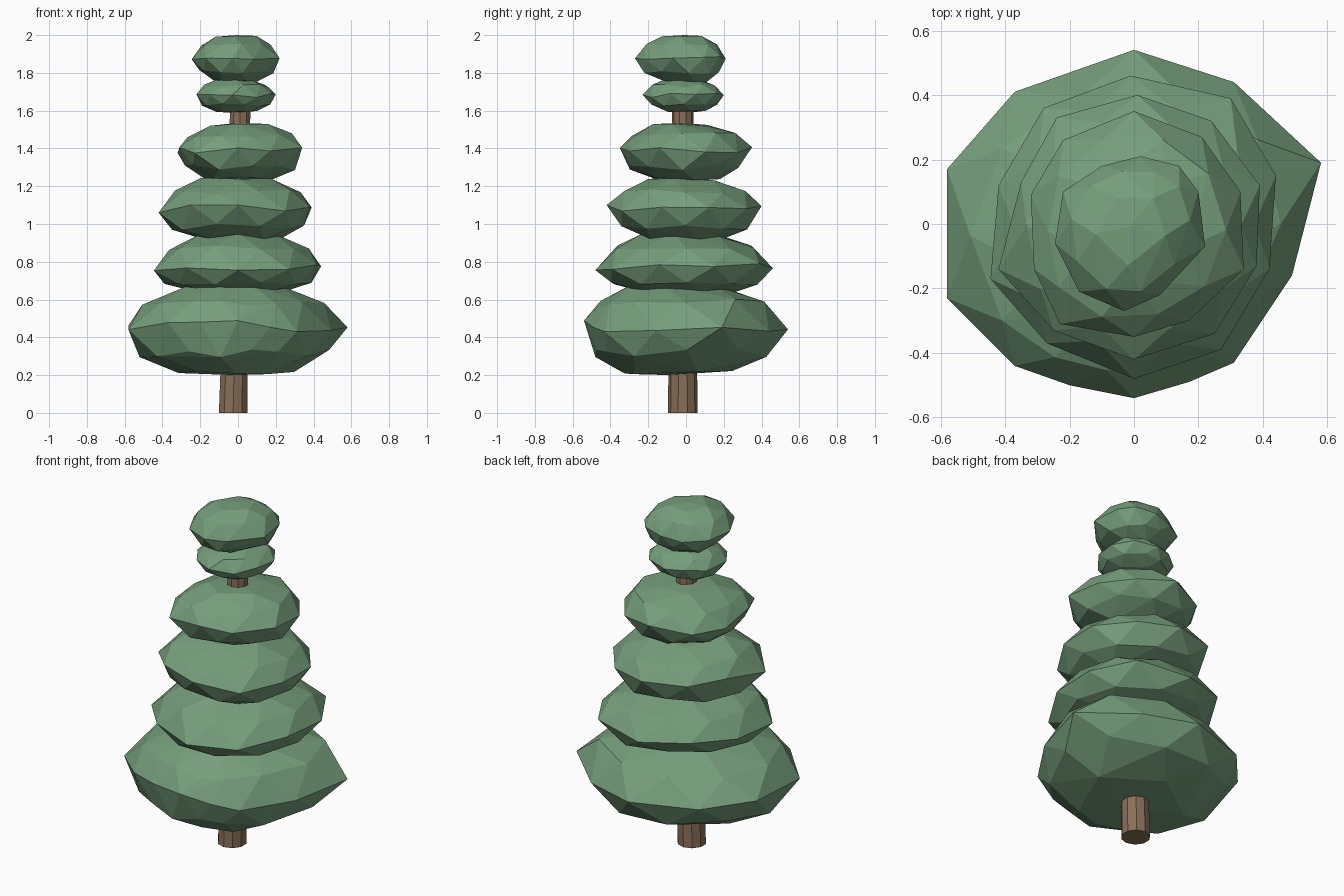
import bpy, bmesh, random
from mathutils import Vector

if "Cube" in bpy.data.objects:
    bpy.data.objects.remove(bpy.data.objects["Cube"])

random.seed(4)


def material(name, rgb):
    m = bpy.data.materials.new(name)
    m.diffuse_color = (*rgb, 1)
    m.use_nodes = True
    m.node_tree.nodes["Principled BSDF"].inputs["Base Color"].default_value = m.diffuse_color
    return m


GREEN = material("foliage", (0.18, 0.34, 0.2))
BROWN = material("bark", (0.25, 0.16, 0.1))


def finish(bm, name, mat):
    bmesh.ops.recalc_face_normals(bm, faces=bm.faces)
    mesh = bpy.data.meshes.new(name)
    bm.to_mesh(mesh)
    bm.free()
    mesh.materials.append(mat)
    obj = bpy.data.objects.new(name, mesh)
    bpy.context.collection.objects.link(obj)


def tier(name, z0, zmid, z1, outline, shoulder=(0.91, 0.87)):
    """Faceted pillow: hull over rings scaled from a plan outline."""
    bm = bmesh.new()
    pts = [Vector(p) for p in outline]
    n = len(pts)
    c = sum(pts, Vector((0, 0))) / n
    half = [(pts[i] + pts[(i + 1) % n]) / 2 for i in range(n)]
    low, high = zmid - z0, z1 - zmid

    def ring(points, scale, z, wobble):
        for p in points:
            q = c + (p - c) * scale * random.uniform(0.97, 1.0)
            bm.verts.new((q.x, q.y, z + random.uniform(-wobble, wobble)))

    for p in pts:                                   # widest edge
        bm.verts.new((p.x, p.y, zmid + random.uniform(-.07, .07) * (z1 - z0)))
    ring(half, shoulder[0], zmid - low * 0.55, low * 0.1)
    ring(half, shoulder[1], zmid + high * 0.55, high * 0.1)
    ring(pts[::2], 0.54, z0 + low * 0.06, low * 0.05)
    ring(pts[1::2], 0.47, z1 - high * 0.07, high * 0.05)
    bm.verts.new((c.x, c.y, z0))
    bm.verts.new((c.x, c.y, z1))
    bmesh.ops.convex_hull(bm, input=bm.verts)
    loose = [v for v in bm.verts if not v.link_faces]
    bmesh.ops.delete(bm, geom=loose, context='VERTS')
    finish(bm, name, GREEN)


# Foliage tiers, bottom to top
tier("foliage_tier_1", .20, .46, .69, [
    (0, .54), (.31, .44), (.58, .19), (.49, -.16), (.31, -.43), (.17, -.49),
    (0, -.54), (-.2, -.5), (-.37, -.44), (-.58, -.23), (-.58, .17), (-.37, .41)])
tier("foliage_tier_2", .63, .77, .955, [
    (-.01, .46), (.3, .39), (.44, .15), (.42, -.14), (.27, -.39),
    (0, -.48), (-.27, -.37), (-.445, -.17), (-.42, .12), (-.28, .36)])
tier("foliage_tier_3", .91, 1.08, 1.25, [
    (.01, .4), (.24, .32), (.39, .12), (.38, -.13), (.25, -.34),
    (0, -.42), (-.25, -.33), (-.42, -.14), (-.35, .13), (-.24, .33)])
tier("foliage_tier_4", 1.23, 1.39, 1.535, [
    (0, .35), (.21, .27), (.33, .1), (.34, -.14), (.17, -.3),
    (0, -.35), (-.23, -.31), (-.31, -.14), (-.32, .09), (-.22, .26)])
tier("foliage_tier_5", 1.59, 1.68, 1.77, [
    (0, .2), (.13, .16), (.2, .05), (.18, -.08), (.1, -.18),
    (-.03, -.23), (-.15, -.17), (-.22, -.06), (-.2, .09), (-.1, .17)])
tier("foliage_tier_6", 1.75, 1.87, 2.0, [
    (.02, .21), (.14, .18), (.2, .1), (.22, -.07), (.08, -.22),
    (-.03, -.27), (-.17, -.21), (-.245, -.06), (-.22, .1), (-.1, .18)], (.9, .85))

# Leaning, tapering ten-sided trunk
bm = bmesh.new()
bmesh.ops.create_cone(bm, cap_ends=True, segments=10, radius1=.079,
                      radius2=.055, depth=1.7)
for v in bm.verts:
    v.co += Vector((-.026 if v.co.z < 0 else .014, -.017, .85))
finish(bm, "trunk", BROWN)
